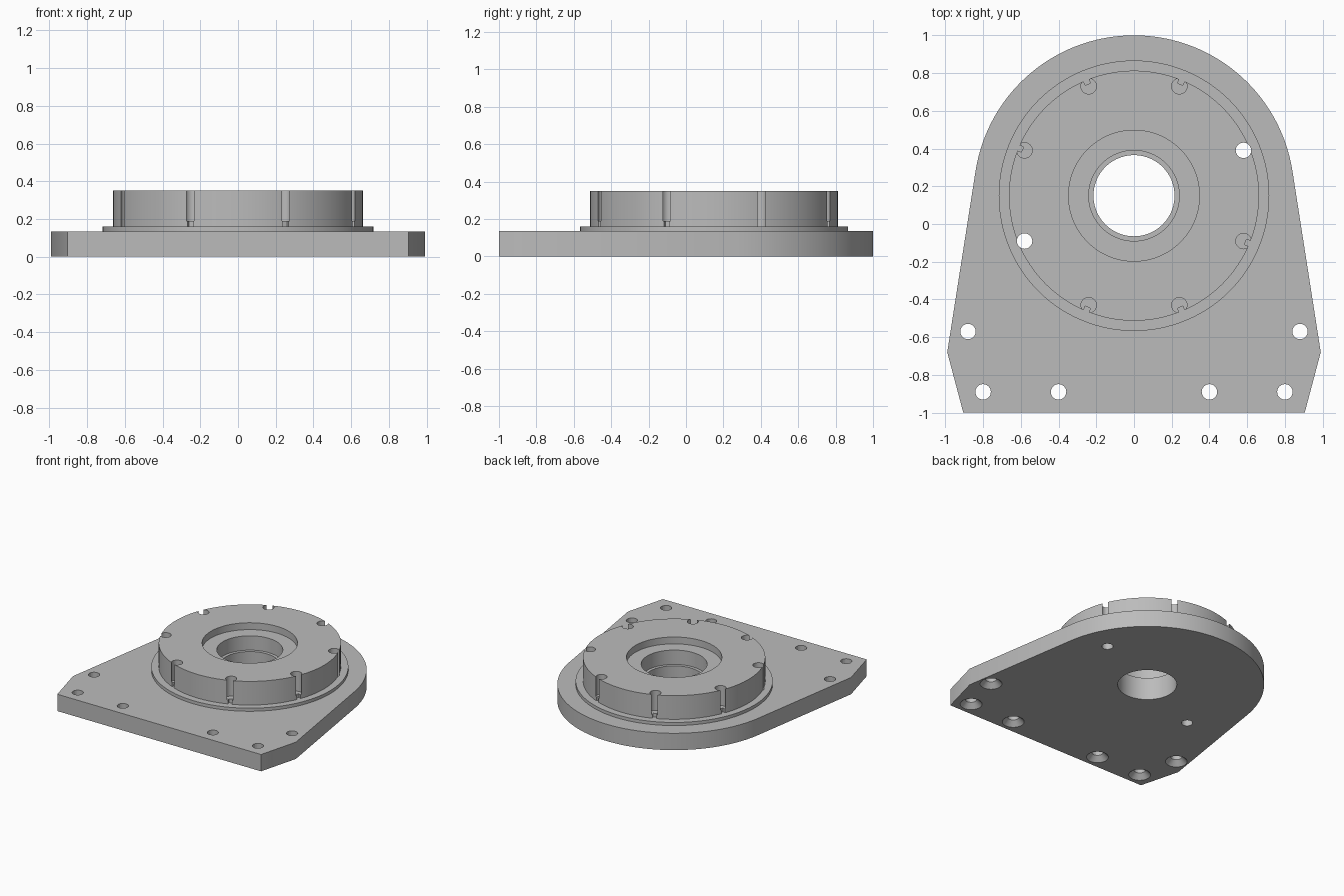
import bpy, bmesh, math

cube = bpy.data.objects.get("Cube")
if cube:
    bpy.data.objects.remove(cube, do_unlink=True)

CY = 0.15          # y of the bore axis
PLATE_TOP, STEP_TOP, BOSS_TOP = 0.135, 0.16, 0.35

metal = bpy.data.materials.new("light grey metal")
metal.use_nodes = True
metal.diffuse_color = (0.5, 0.5, 0.5, 1)
metal.node_tree.nodes["Principled BSDF"].inputs["Base Color"].default_value = (0.5, 0.5, 0.5, 1)


def prism(name, outline, z0, z1):
    bm = bmesh.new()
    face = bm.faces.new([bm.verts.new((x, y, z0)) for x, y in outline])
    up = bmesh.ops.extrude_face_region(bm, geom=[face])["geom"]
    bmesh.ops.translate(bm, vec=(0, 0, z1 - z0),
                        verts=[v for v in up if isinstance(v, bmesh.types.BMVert)])
    bmesh.ops.recalc_face_normals(bm, faces=bm.faces)
    mesh = bpy.data.meshes.new(name)
    bm.to_mesh(mesh)
    bm.free()
    ob = bpy.data.objects.new(name, mesh)
    bpy.context.collection.objects.link(ob)
    return ob


def cylinder(name, x, y, r0, r1, z0, z1, sides=32):
    bpy.ops.mesh.primitive_cone_add(vertices=sides, radius1=r0, radius2=r1,
                                    depth=z1 - z0, location=(x, y, (z0 + z1) / 2))
    ob = bpy.context.object
    ob.name = name
    return ob


def combine(target, tool, operation):
    mod = target.modifiers.new(operation.lower(), 'BOOLEAN')
    mod.operation, mod.solver, mod.object = operation, 'EXACT', tool
    bpy.ops.object.select_all(action='DESELECT')
    target.select_set(True)
    bpy.context.view_layer.objects.active = target
    bpy.ops.object.modifier_apply(modifier=mod.name)
    bpy.data.objects.remove(tool, do_unlink=True)


# Base plate: round head running tangentially into a flared foot
R, tilt = 0.85, math.radians(8.9)
arc = [(R * math.cos(a), CY + R * math.sin(a))
       for a in (tilt + (math.pi - 2 * tilt) * i / 96 for i in range(97))]
foot = [(-0.99, -0.68), (-0.905, -1), (0.905, -1), (0.99, -0.68)]
body = prism("mounting_plate", arc + foot, 0, PLATE_TOP)

# Step and boss
combine(body, cylinder("step", 0, CY, 0.717, 0.717, 0.08, STEP_TOP, 128), 'UNION')
combine(body, cylinder("boss", 0, CY, 0.663, 0.663, 0.05, BOSS_TOP, 128), 'UNION')

# Stepped centre bore
for r, floor in ((0.347, 0.295), (0.24, 0.18), (0.215, -0.1)):
    combine(body, cylinder("bore", 0, CY, r, r, floor, 0.5, 96), 'DIFFERENCE')

# Bolt holes breaking out of the boss rim; two opposite ones go right through
for k in range(8):
    a = math.radians(22.5 + 45 * k)
    x, y = 0.628 * math.cos(a), CY + 0.628 * math.sin(a)
    floor = -0.1 if k in (0, 4) else 0.19
    combine(body, cylinder("bolt_hole", x, y, 0.041, 0.041, floor, 0.5), 'DIFFERENCE')
    c, s = math.cos(a), math.sin(a)
    slot = [(u * c - v * s, CY + u * s + v * c)
            for u, v in ((0.64, -0.015), (0.68, -0.015), (0.68, 0.015), (0.64, 0.015))]
    combine(body, prism("rim_slot", slot, STEP_TOP, 0.5), 'DIFFERENCE')

# Countersunk fixing holes, wide side below
for x, y in ((0.88, -0.57), (0.8, -0.89), (0.4, -0.89)):
    for side in (-1, 1):
        combine(body, cylinder("fixing_hole", side * x, y, 0.041, 0.041, -0.1, 0.3), 'DIFFERENCE')
        combine(body, cylinder("countersink", side * x, y, 0.09, 0.04, -0.01, 0.04), 'DIFFERENCE')

body.data.materials.clear()
body.data.materials.append(metal)
for p in body.data.polygons:
    p.material_index = 0
bpy.ops.object.select_all(action='DESELECT')
body.select_set(True)
bpy.context.view_layer.objects.active = body
bpy.ops.object.shade_smooth_by_angle(angle=math.radians(25))
